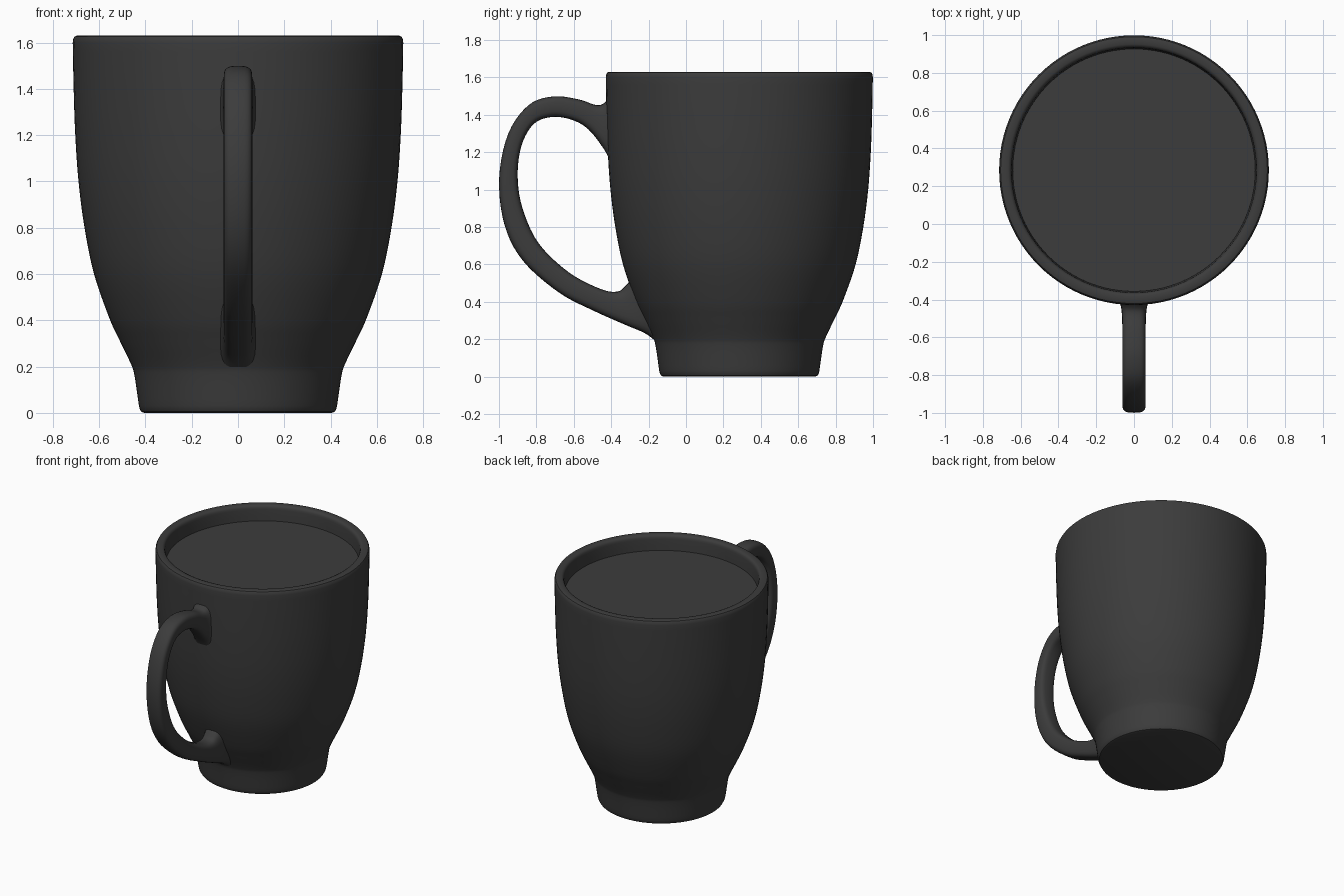
import bpy, bmesh, math
from mathutils import Vector

cube = bpy.data.objects.get("Cube")
if cube:
    bpy.data.objects.remove(cube, do_unlink=True)

CENTRE_Y = 0.285
SEGMENTS = 96

charcoal = bpy.data.materials.new("charcoal_glaze")
charcoal.use_nodes = True
colour = (0.045, 0.045, 0.045, 1)
charcoal.diffuse_color = colour
charcoal.node_tree.nodes["Principled BSDF"].inputs["Base Color"].default_value = colour


def smooth_path(points, steps):
    """Catmull-Rom curve through the points (any dimension)."""
    pts = [Vector(p) for p in points]
    pts = [2 * pts[0] - pts[1]] + pts + [2 * pts[-1] - pts[-2]]
    path = []
    for a, b, c, d in zip(pts, pts[1:], pts[2:], pts[3:]):
        for i in range(steps):
            t = i / steps
            path.append(0.5 * (2 * b + (c - a) * t + (2 * a - 5 * b + 4 * c - d) * t * t
                               + (3 * b - a - 3 * c + d) * t ** 3))
    return path + [pts[-2]]


def loft(name, rings):
    """Bridge equal rings of points and cap both ends."""
    bm = bmesh.new()
    loops = [[bm.verts.new(p) for p in ring] for ring in rings]
    for lower, upper in zip(loops, loops[1:]):
        for i in range(len(lower)):
            j = (i + 1) % len(lower)
            bm.faces.new((lower[i], lower[j], upper[j], upper[i]))
    bm.faces.new(loops[0])
    bm.faces.new(loops[-1])
    bmesh.ops.recalc_face_normals(bm, faces=bm.faces)
    mesh = bpy.data.meshes.new(name)
    bm.to_mesh(mesh)
    bm.free()
    mesh.shade_smooth()
    mesh.set_sharp_from_angle(angle=math.radians(40))
    mesh.materials.append(charcoal)
    obj = bpy.data.objects.new(name, mesh)
    bpy.context.collection.objects.link(obj)
    return obj


def circle(radius, z):
    angles = [math.tau * i / SEGMENTS for i in range(SEGMENTS)]
    return [(radius * math.cos(a), CENTRE_Y + radius * math.sin(a), z) for a in angles]


# Cup: foot, curved outer wall, rounded rim, inner wall and floor
foot = [(0.405, 0), (0.418, 0.005), (0.425, 0.018)]
wall = smooth_path([(0.428, 0.03), (0.447, 0.16), (0.462, 0.21), (0.51, 0.31), (0.556, 0.41),
                    (0.622, 0.6), (0.663, 0.8), (0.689, 1.0), (0.703, 1.2), (0.71, 1.4),
                    (0.714, 1.6)], 5)
rim = [(0.712, 1.615), (0.706, 1.626), (0.695, 1.63), (0.667, 1.63), (0.656, 1.625), (0.65, 1.613)]
inside = smooth_path([(0.648, 1.6), (0.636, 1.4), (0.62, 1.0), (0.55, 0.6), (0.44, 0.3),
                      (0.37, 0.1)], 4)
loft("cup", [circle(r, z) for r, z in foot + [tuple(p) for p in wall] + rim
             + [tuple(p) for p in inside]])

# Drink surface, a thin disc just touching the inner wall
loft("drink_surface", [circle(0.642, z) for z in (1.515, 1.52)])

# Handle stations: outer y, outer z, inner y, inner z, half width
stations = [
    (-0.39, 1.52, -0.39, 1.12, 0.09), (-0.435, 1.465, -0.435, 1.21, 0.07),
    (-0.48, 1.452, -0.52, 1.32, 0.063), (-0.574, 1.482, -0.61, 1.373, 0.062),
    (-0.708, 1.498, -0.718, 1.388, 0.062), (-0.84, 1.453, -0.815, 1.35, 0.062),
    (-0.95, 1.30, -0.88, 1.233, 0.062), (-0.999, 1.06, -0.9, 1.07, 0.062),
    (-0.97, 0.81, -0.874, 0.9, 0.062), (-0.87, 0.617, -0.788, 0.713, 0.062),
    (-0.68, 0.45, -0.627, 0.558, 0.062), (-0.5, 0.355, -0.46, 0.47, 0.062),
    (-0.32, 0.275, -0.365, 0.455, 0.063), (-0.22, 0.232, -0.315, 0.495, 0.07),
    (-0.15, 0.18, -0.27, 0.54, 0.085),
]


def handle_ring(station):
    """Rounded-rectangle section spanning the outer and inner edges."""
    oy, oz, iy, iz, width = station
    outer, inner = Vector((0, oy, oz)), Vector((0, iy, iz))
    middle, half = (outer + inner) / 2, (outer - inner) / 2
    ring = []
    for i in range(24):
        c, s = math.cos(math.tau * i / 24), math.sin(math.tau * i / 24)
        u = math.copysign(abs(c) ** 0.6, c)
        v = math.copysign(abs(s) ** 0.6, s)
        ring.append(middle + half * u + Vector((width * v, 0, 0)))
    return ring


loft("handle", [handle_ring(s) for s in smooth_path(stations, 5)])
